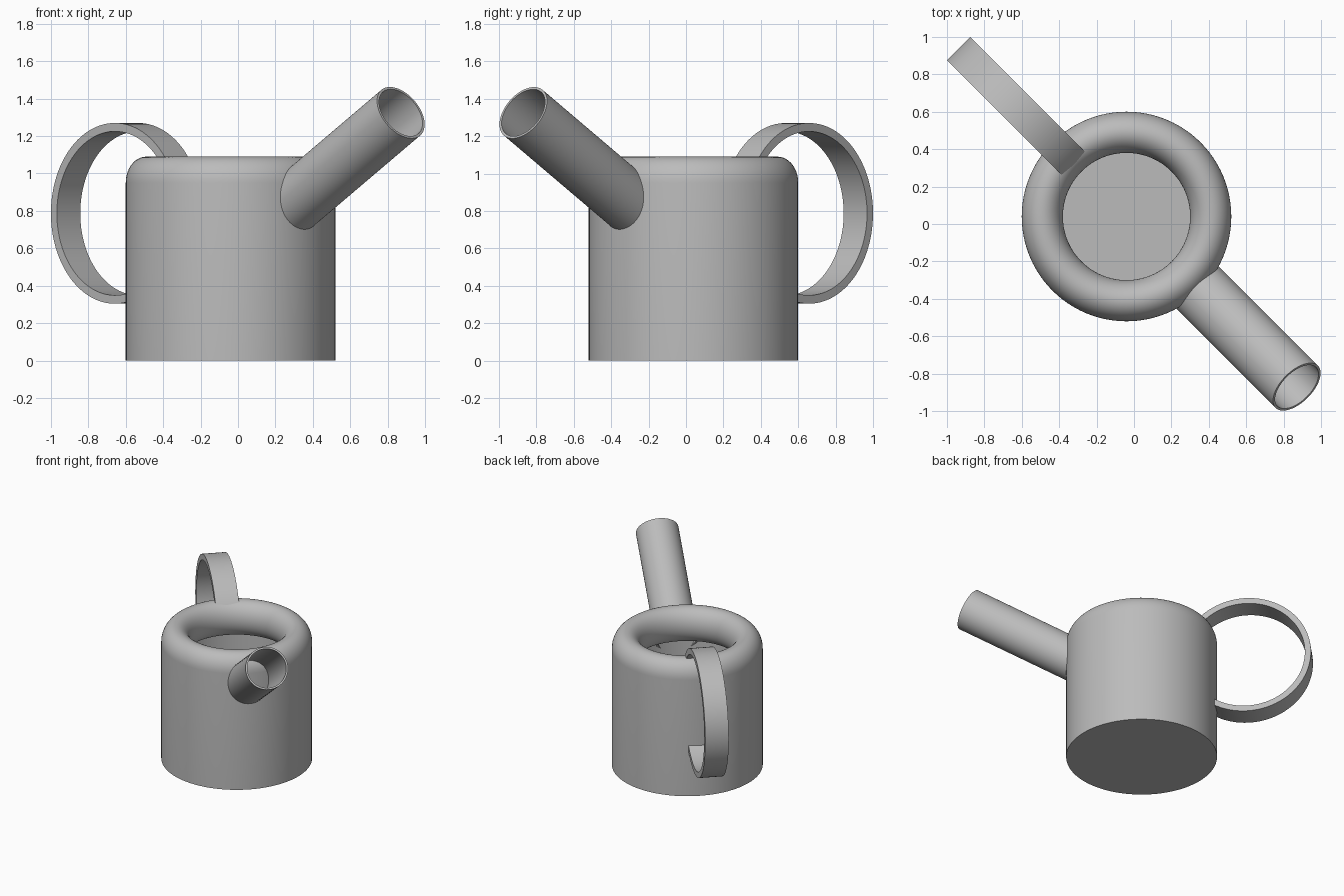
import bpy, bmesh
from math import sin, cos, pi, radians
from mathutils import Matrix, Vector

old = bpy.data.objects.get("Cube")
if old:
    bpy.data.objects.remove(old, do_unlink=True)

GREY = (0.5, 0.5, 0.5, 1.0)
metal = bpy.data.materials.new("grey metal")
metal.use_nodes = True
metal.diffuse_color = GREY
metal.node_tree.nodes["Principled BSDF"].inputs["Base Color"].default_value = GREY

AXIS = Vector((-0.04, 0.04, 0))          # centre line of the can
# local +x points along the spout, -x along the handle
PLACE = Matrix.Translation(AXIS) @ Matrix.Rotation(radians(-45), 4, "Z")


def finish(name, bm, matrix):
    """Turn a bmesh into a placed, smooth-shaded object."""
    bmesh.ops.remove_doubles(bm, verts=bm.verts, dist=1e-5)
    bmesh.ops.recalc_face_normals(bm, faces=bm.faces)
    mesh = bpy.data.meshes.new(name)
    bm.to_mesh(mesh)
    bm.free()
    mesh.materials.append(metal)
    mesh.transform(matrix)
    obj = bpy.data.objects.new(name, mesh)
    bpy.context.collection.objects.link(obj)
    bpy.ops.object.select_all(action="DESELECT")
    obj.select_set(True)
    bpy.context.view_layer.objects.active = obj
    bpy.ops.object.shade_smooth_by_angle(angle=radians(35))
    return obj


def lathe(name, profile, matrix, steps=96, closed=False):
    """Spin an (r, z) profile about the local z axis."""
    bm = bmesh.new()
    verts = [bm.verts.new((r, 0, z)) for r, z in profile]
    pairs = list(zip(verts, verts[1:]))
    if closed:
        pairs.append((verts[-1], verts[0]))
    edges = [bm.edges.new(p) for p in pairs]
    bmesh.ops.spin(bm, geom=verts + edges, cent=(0, 0, 0), axis=(0, 0, 1),
                   angle=2 * pi, steps=steps)
    return finish(name, bm, matrix)


# Can: flat base, straight wall, rolled rim, hollow inside
R, WALL, FLOOR = 0.56, 0.50, 0.08
RIM_R, RIM_W, RIM_H, RIM_Z = 0.45, 0.11, 0.14, 0.95
rim = []
for i in range(37):
    a = radians(297) * i / 36
    rim.append((RIM_R + RIM_W * cos(a), RIM_Z + RIM_H * sin(a)))
lathe("can_body", [(0, 0), (R, 0)] + rim + [(WALL, FLOOR), (0, FLOOR)], PLACE)

# Spout: thin tube rising outwards from the wall
TILT, TUBE, BORE = radians(31), 0.16, 0.146
TIP = Vector((1.287, 0, 1.325))
LENGTH = 0.99
spout = PLACE @ Matrix.Translation(TIP) @ Matrix.Rotation(pi / 2 - TILT, 4, "Y")
lathe("spout", [(TUBE, -LENGTH), (TUBE, 0), (BORE, 0), (BORE, -LENGTH)],
      spout, steps=64, closed=True)

# Handle: flat band bent round an arc, ends buried in the rim and wall
RING_X, RING_Z, OUTER, INNER, HALF = -0.786, 0.787, 0.483, 0.438, 0.0885
START, END = radians(-56), radians(-329)
bm = bmesh.new()
section = [bm.verts.new((r * cos(START), y, r * sin(START)))
           for r, y in ((OUTER, -HALF), (OUTER, HALF), (INNER, HALF), (INNER, -HALF))]
cap = bm.faces.new(section)
bm.faces.new([bm.verts.new(v.co) for v in section])
bmesh.ops.spin(bm, geom=[cap], cent=(0, 0, 0), axis=(0, 1, 0),
               angle=START - END, steps=72)
finish("handle", bm, PLACE @ Matrix.Translation((RING_X, 0, RING_Z)))
